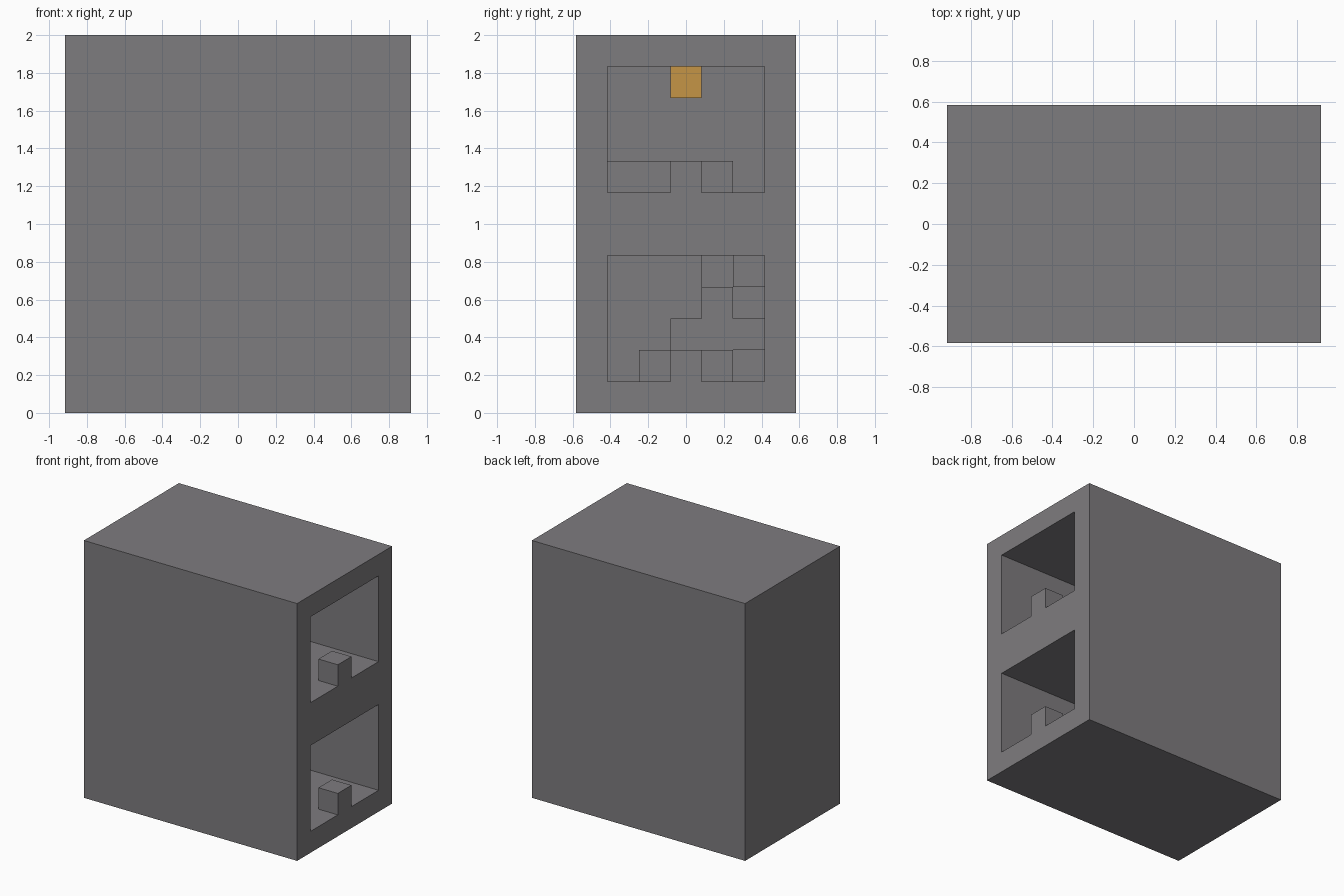
import bpy
import bmesh
from mathutils import Vector

if "Cube" in bpy.data.objects:
    bpy.data.objects.remove(bpy.data.objects["Cube"], do_unlink=True)

UNIT = 1 / 6
NX, NY, NZ = 11, 7, 12


def material(name, srgb):
    col = [(c / 255) ** 2.2 for c in srgb] + [1]
    mat = bpy.data.materials.new(name)
    mat.use_nodes = True
    mat.diffuse_color = col
    mat.node_tree.nodes["Principled BSDF"].inputs["Base Color"].default_value = col
    return mat


def block(x, y, z):
    """Cells of a box, each argument a (start, end) pair in units."""
    return {(i, j, k) for i in range(*x) for j in range(*y) for k in range(*z)}


def build(name, cells, mat):
    """Skin a set of unit cells, leaving out the faces they share."""
    bm = bmesh.new()
    corners = {}

    def vert(p):
        if p not in corners:
            co = Vector((p[0] - NX / 2, p[1] - NY / 2, p[2])) * UNIT
            corners[p] = bm.verts.new(co)
        return corners[p]

    for cell in sorted(cells):
        for axis in range(3):
            u, v = (axis + 1) % 3, (axis + 2) % 3
            for side in (0, 1):
                near = list(cell)
                near[axis] += 2 * side - 1
                if tuple(near) in cells:
                    continue
                ring = []
                for du, dv in ((0, 0), (1, 0), (1, 1), (0, 1)):
                    p = list(cell)
                    p[axis] += side
                    p[u] += du
                    p[v] += dv
                    ring.append(vert(tuple(p)))
                bm.faces.new(ring if side else ring[::-1])
    bmesh.ops.dissolve_limit(bm, angle_limit=0.01, verts=bm.verts, edges=bm.edges)
    mesh = bpy.data.meshes.new(name)
    bm.to_mesh(mesh)
    bm.free()
    mesh.materials.append(mat)
    obj = bpy.data.objects.new(name, mesh)
    bpy.context.collection.objects.link(obj)
    return obj


stone = material("stone grey", (125, 123, 126))
glow = material("lamp orange", (196, 148, 72))

# Outer walls with two rooms open on one side
shell = block((0, NX), (0, NY), (0, NZ))
for floor in (1, 7):
    shell -= block((1, NX), (1, 6), (floor, floor + 4))
    # Low post in the middle of the opening
    shell |= block((NX - 1, NX), (3, 4), (floor, floor + 1))

# Stairs climbing along the back of the lower room
shell |= block((1, 4), (2, 5), (1, 2))
shell |= block((1, 3), (3, 6), (2, 3))
shell |= block((1, 3), (4, 5), (3, 4))
shell |= block((1, 2), (4, 5), (4, 5))
shell |= block((1, 3), (5, 6), (4, 5))

# Low ledge at the back of the upper room
shell |= block((1, 2), (1, 5), (7, 8))

build("stone_house", shell, stone)
build("ceiling_lamp", block((5, 6), (3, 4), (10, 11)), glow)
